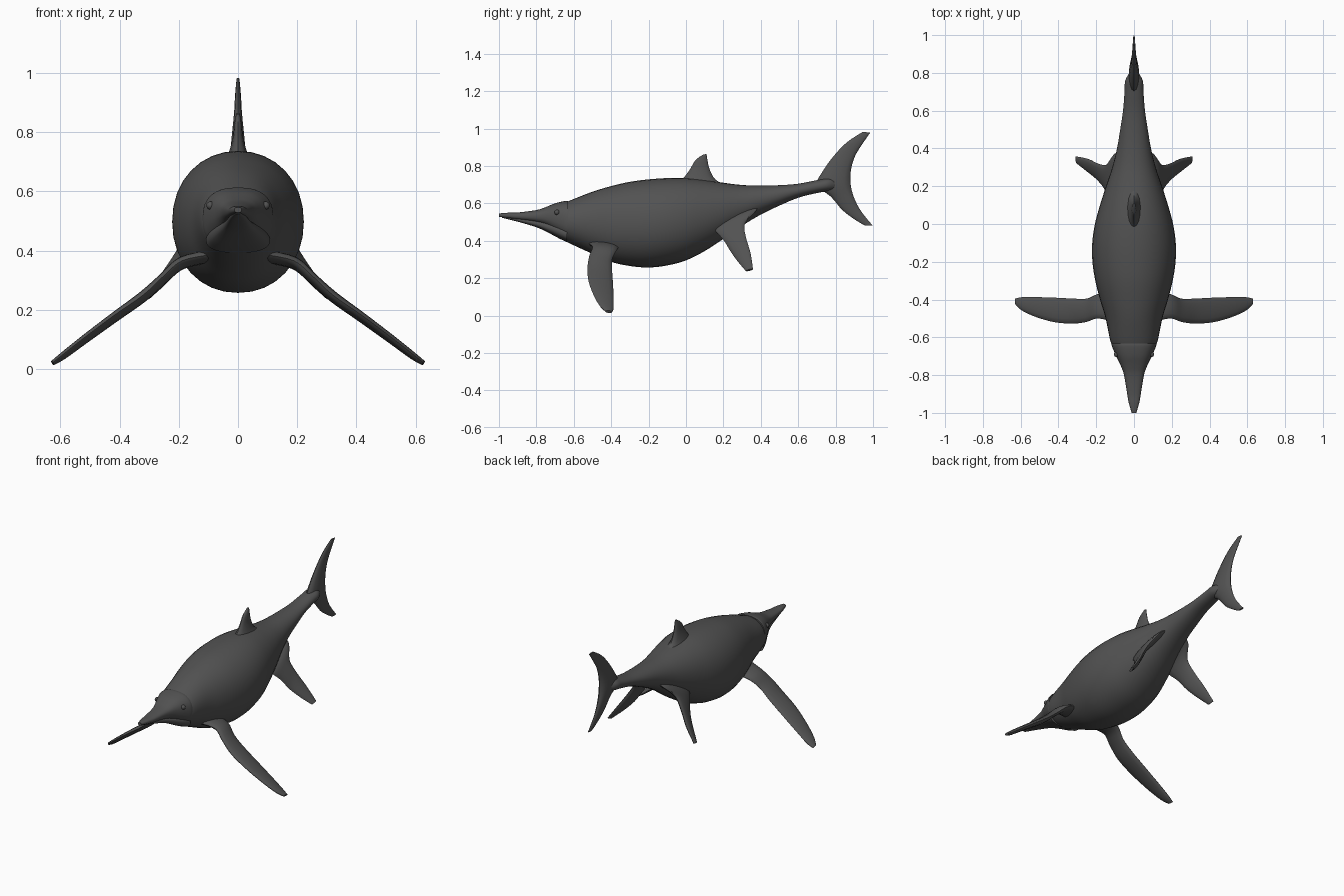
import bpy, bmesh, math
from mathutils import Vector

skin = bpy.data.materials.new("dark_grey_skin")
skin.diffuse_color = (0.085, 0.085, 0.085, 1)


def smooth_rows(rows, steps):
    """Catmull-Rom resampling of a list of equal-length number rows."""
    out = []
    for i in range(len(rows) - 1):
        a, b = rows[max(i - 1, 0)], rows[i]
        c, d = rows[i + 1], rows[min(i + 2, len(rows) - 1)]
        for s in range(steps):
            t = s / steps
            out.append([0.5 * (2 * q + (r - p) * t + (2 * p - 5 * q + 4 * r - u) * t * t
                               + (3 * q - p - 3 * r + u) * t ** 3)
                        for p, q, r, u in zip(a, b, c, d)])
    out.append(list(rows[-1]))
    return out


def finish(name, bm, angle=40):
    bmesh.ops.recalc_face_normals(bm, faces=bm.faces)
    mesh = bpy.data.meshes.new(name)
    bm.to_mesh(mesh)
    bm.free()
    mesh.materials.append(skin)
    obj = bpy.data.objects.new(name, mesh)
    bpy.context.collection.objects.link(obj)
    bpy.ops.object.select_all(action='DESELECT')
    obj.select_set(True)
    bpy.context.view_layer.objects.active = obj
    bpy.ops.object.shade_smooth_by_angle(angle=math.radians(angle))
    return obj


def loft(name, rings):
    bm = bmesh.new()
    loops = [[bm.verts.new(p) for p in ring] for ring in rings]
    n = len(loops[0])
    for a, b in zip(loops, loops[1:]):
        for j in range(n):
            k = (j + 1) % n
            bm.faces.new((a[j], a[k], b[k], b[j]))
    bm.faces.new(loops[0])
    bm.faces.new(loops[-1])
    return finish(name, bm)


def trunk(name, rows, power=1.0, sides=32, steps=4):
    """Rows are y, top z, bottom z, half width; power below 1 squares the section."""
    rings = []
    for y, top, bot, w in smooth_rows(rows, steps):
        ring = []
        for j in range(sides):
            t = 2 * math.pi * j / sides
            c, s = math.cos(t), math.sin(t)
            x = w * math.copysign(abs(c) ** power, c)
            z = (top + bot) / 2 + (top - bot) / 2 * math.copysign(abs(s) ** power, s)
            ring.append((x, y, z))
        rings.append(ring)
    return loft(name, rings)


def fin(name, rows, side=1, sides=14, steps=4):
    """Rows are leading xyz, trailing xyz, half thickness."""
    rows = smooth_rows(rows, steps)
    mids = [(Vector(r[:3]) + Vector(r[3:6])) / 2 for r in rows]
    rings = []
    for i, r in enumerate(rows):
        lead, trail = Vector(r[:3]), Vector(r[3:6])
        span = mids[min(i + 1, len(mids) - 1)] - mids[max(i - 1, 0)]
        normal = span.cross(trail - lead).normalized()
        ring = []
        for j in range(sides):
            t = 2 * math.pi * j / sides
            p = lead.lerp(trail, (1 - math.cos(t)) / 2) + normal * r[6] * math.sin(t)
            ring.append((p.x * side, p.y, p.z))
        rings.append(ring)
    return loft(name, rings)


# Body, from the neck to the tail stalk
trunk("body", [
    (-0.66, 0.595, 0.405, 0.105), (-0.62, 0.615, 0.385, 0.125), (-0.50, 0.662, 0.33, 0.15),
    (-0.40, 0.692, 0.287, 0.18), (-0.30, 0.715, 0.265, 0.205), (-0.20, 0.728, 0.257, 0.22),
    (-0.10, 0.735, 0.268, 0.221), (0.0, 0.735, 0.295, 0.207), (0.10, 0.725, 0.345, 0.18),
    (0.20, 0.71, 0.41, 0.148), (0.30, 0.698, 0.48, 0.115), (0.40, 0.695, 0.54, 0.09),
    (0.50, 0.697, 0.588, 0.073), (0.60, 0.705, 0.63, 0.058), (0.70, 0.724, 0.655, 0.05),
    (0.76, 0.735, 0.665, 0.046), (0.81, 0.725, 0.675, 0.018)], power=0.95, steps=5)

# Skull with its long upper beak
trunk("upper_head", [
    (-1.0, 0.546, 0.528, 0.012), (-0.95, 0.55, 0.52, 0.027), (-0.90, 0.551, 0.512, 0.036),
    (-0.80, 0.564, 0.497, 0.053), (-0.75, 0.58, 0.48, 0.07), (-0.70, 0.60, 0.445, 0.094),
    (-0.65, 0.612, 0.41, 0.116), (-0.632, 0.612, 0.402, 0.12)], power=0.8)

# Lower jaw, set slightly inside the upper beak
trunk("lower_jaw", [
    (-0.985, 0.535, 0.523, 0.009), (-0.90, 0.525, 0.502, 0.027), (-0.80, 0.51, 0.472, 0.044),
    (-0.74, 0.50, 0.445, 0.066), (-0.68, 0.49, 0.413, 0.094), (-0.635, 0.48, 0.392, 0.108)],
    power=0.8)

# Back fin
fin("dorsal_fin", [
    (0, -0.06, 0.70, 0, 0.24, 0.68, 0.05), (0, -0.015, 0.735, 0, 0.16, 0.725, 0.032),
    (0, 0.02, 0.78, 0, 0.127, 0.78, 0.018), (0, 0.05, 0.83, 0, 0.115, 0.83, 0.012),
    (0, 0.09, 0.86, 0, 0.11, 0.864, 0.006)])

# Crescent tail, lower tip to upper tip
fin("tail_fin", [
    (0, 0.955, 0.482, 0, 0.998, 0.482, 0.005), (0, 0.90, 0.515, 0, 0.965, 0.52, 0.008),
    (0, 0.835, 0.565, 0, 0.925, 0.575, 0.012), (0, 0.775, 0.635, 0, 0.895, 0.64, 0.02),
    (0, 0.70, 0.70, 0, 0.88, 0.705, 0.028), (0, 0.74, 0.785, 0, 0.882, 0.78, 0.022),
    (0, 0.80, 0.865, 0, 0.905, 0.855, 0.014), (0, 0.865, 0.93, 0, 0.945, 0.92, 0.010),
    (0, 0.945, 0.982, 0, 0.985, 0.978, 0.005)])

for side, label in ((1, "right"), (-1, "left")):
    # Long front flipper
    fin("front_flipper_" + label, [
        (0.10, -0.52, 0.385, 0.10, -0.35, 0.375, 0.022),
        (0.19, -0.50, 0.365, 0.19, -0.37, 0.35, 0.02),
        (0.25, -0.518, 0.315, 0.25, -0.395, 0.30, 0.017),
        (0.32, -0.527, 0.25, 0.32, -0.395, 0.24, 0.018),
        (0.42, -0.52, 0.18, 0.42, -0.39, 0.165, 0.016),
        (0.52, -0.492, 0.105, 0.52, -0.387, 0.092, 0.014),
        (0.59, -0.46, 0.05, 0.59, -0.387, 0.04, 0.012),
        (0.625, -0.43, 0.022, 0.628, -0.395, 0.018, 0.008)], side)

    # Short rear flipper
    fin("rear_flipper_" + label, [
        (0.09, 0.15, 0.49, 0.06, 0.39, 0.585, 0.018),
        (0.135, 0.155, 0.455, 0.105, 0.37, 0.555, 0.018),
        (0.165, 0.20, 0.405, 0.145, 0.315, 0.49, 0.016),
        (0.20, 0.24, 0.34, 0.19, 0.32, 0.42, 0.014),
        (0.25, 0.28, 0.285, 0.245, 0.345, 0.335, 0.012),
        (0.302, 0.32, 0.238, 0.307, 0.358, 0.248, 0.007)], side)

    # Eye
    bm = bmesh.new()
    bmesh.ops.create_uvsphere(bm, u_segments=16, v_segments=10, radius=0.014)
    bmesh.ops.translate(bm, verts=bm.verts, vec=(0.093 * side, -0.69, 0.552))
    finish("eye_" + label, bm)
